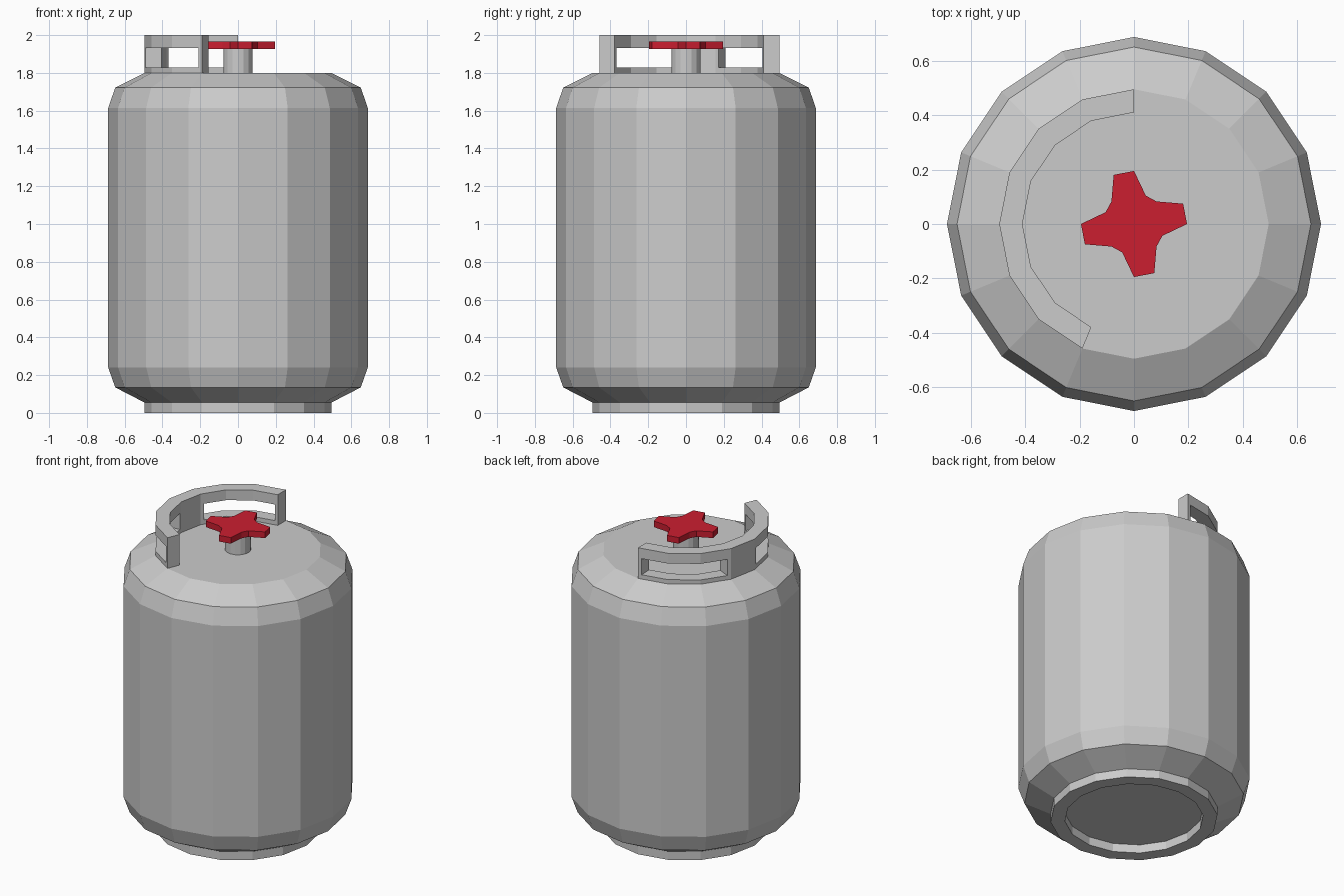
import bpy, bmesh
from math import cos, sin, tau
from mathutils import Vector

if "Cube" in bpy.data.objects:
    bpy.data.objects.remove(bpy.data.objects["Cube"])

SIDES = 16
STEP = tau / SIDES


def finish(name, bm):
    bmesh.ops.recalc_face_normals(bm, faces=bm.faces[:])
    mesh = bpy.data.meshes.new(name)
    bm.to_mesh(mesh)
    bm.free()
    ob = bpy.data.objects.new(name, mesh)
    bpy.context.collection.objects.link(ob)
    return ob


def lathe(name, profile, closed=False):
    """Revolve (radius, z) points; open profiles are capped at both ends."""
    bm = bmesh.new()
    rings = [[bm.verts.new((r * cos(i * STEP), r * sin(i * STEP), z))
              for i in range(SIDES)] for r, z in profile]
    pairs = list(zip(rings, rings[1:] + rings[:1]))
    for a, b in pairs if closed else pairs[:-1]:
        for i in range(SIDES):
            j = (i + 1) % SIDES
            bm.faces.new((a[i], a[j], b[j], b[i]))
    if not closed:
        bm.faces.new(rings[0])
        bm.faces.new(rings[-1])
    return finish(name, bm)


# Tank body, foot ring and valve stem
lathe("tank_body", [(0.495, 0.055), (0.65, 0.135), (0.687, 0.24),
                    (0.687, 1.615), (0.65, 1.722), (0.495, 1.8)])
lathe("foot_ring", [(0.495, 0), (0.495, 0.055), (0.41, 0.055), (0.41, 0)], closed=True)
lathe("valve_stem", [(0.077, 1.8), (0.077, 1.93)])


# Collar guard: partial ring of cells, with two window openings left empty
def collar_point(t, r, z):
    i = min(int(t), 6)
    a, b = (Vector((r * cos(tau / 4 + k * STEP), r * sin(tau / 4 + k * STEP), z))
            for k in (i, i + 1))
    return a.lerp(b, t - i)


stations = [0, 0.12, 1, 2, 2.88, 3, 4, 4.12, 5, 6, 6.88, 7]
levels = [1.8, 1.828, 1.933, 2.0]
windows = {1, 2, 3, 7, 8, 9}


def solid(i, k):
    return 0 <= i < len(stations) - 1 and 0 <= k < 3 and not (k == 1 and i in windows)


bm = bmesh.new()
grid = {(i, k, s): bm.verts.new(collar_point(t, r, z))
        for i, t in enumerate(stations)
        for k, z in enumerate(levels)
        for s, r in enumerate((0.41, 0.495))}


def quad(*keys):
    bm.faces.new([grid[key] for key in keys])


for i in range(len(stations) - 1):
    for k in range(3):
        if not solid(i, k):
            continue
        for s in (0, 1):
            quad((i, k, s), (i + 1, k, s), (i + 1, k + 1, s), (i, k + 1, s))
            if not solid(i + 2 * s - 1, k):
                e = i + s
                quad((e, k, 0), (e, k, 1), (e, k + 1, 1), (e, k + 1, 0))
            if not solid(i, k + 2 * s - 1):
                e = k + s
                quad((i, e, 0), (i + 1, e, 0), (i + 1, e, 1), (i, e, 1))
finish("collar_guard", bm)

# Red cross-shaped valve handle
bm = bmesh.new()
radii = (0.195, 0.195, 0.117, 0.113)
face = bm.faces.new([bm.verts.new((radii[i % 4] * cos(i * STEP),
                                   radii[i % 4] * sin(i * STEP), 1.926))
                     for i in range(SIDES)])
ext = bmesh.ops.extrude_face_region(bm, geom=[face], use_keep_orig=True)
bmesh.ops.translate(bm, vec=(0, 0, 0.04),
                    verts=[g for g in ext["geom"] if isinstance(g, bmesh.types.BMVert)])
handle = finish("valve_handle", bm)
red = bpy.data.materials.new("red")
red.diffuse_color = (0.6, 0.013, 0.03, 1)
red.use_nodes = True
red.node_tree.nodes["Principled BSDF"].inputs["Base Color"].default_value = red.diffuse_color
handle.data.materials.append(red)
